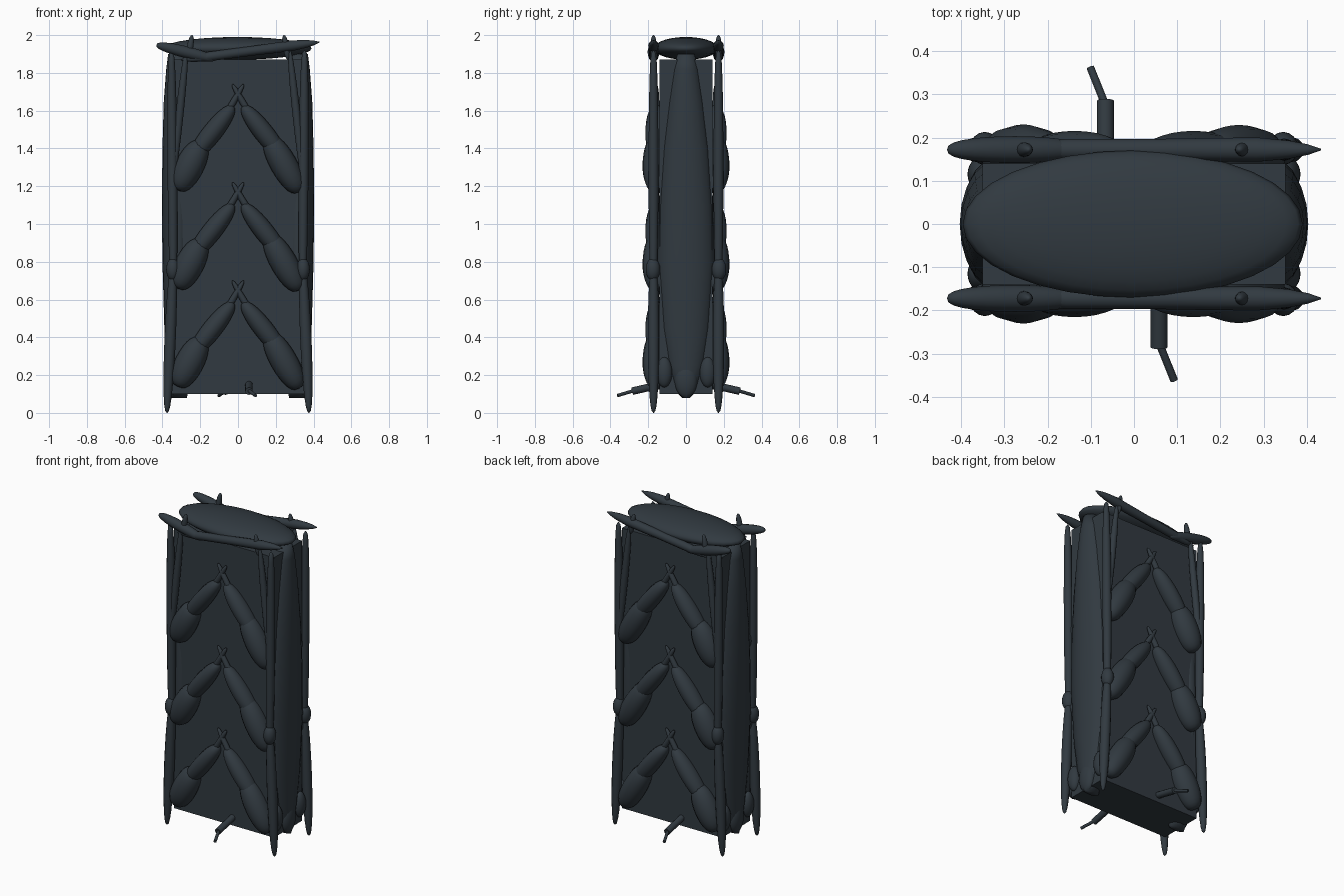
import bpy, bmesh, math
from mathutils import Vector

if "Cube" in bpy.data.objects:
    bpy.data.objects.remove(bpy.data.objects["Cube"])

mat = bpy.data.materials.new("dark_slate")
mat.diffuse_color = (0.031, 0.042, 0.052, 1)
mat.use_nodes = True
mat.node_tree.nodes["Principled BSDF"].inputs["Base Color"].default_value = mat.diffuse_color


def finish(name, bm, smooth=True):
    bmesh.ops.recalc_face_normals(bm, faces=bm.faces)
    for f in bm.faces:
        f.smooth = smooth
    me = bpy.data.meshes.new(name)
    bm.to_mesh(me)
    bm.free()
    me.materials.append(mat)
    ob = bpy.data.objects.new(name, me)
    bpy.context.collection.objects.link(ob)
    return ob


def loft(name, a, b, profile, seg=12, flat=1.0):
    """Round limb from a to b; profile = (fraction, radius) pairs."""
    a, b = Vector(a), Vector(b)
    d = (b - a).normalized()
    side = d.cross(Vector((0, 1, 0))).normalized()
    up = side.cross(d)
    bm = bmesh.new()
    rings = []
    for t, r in profile:
        c = a.lerp(b, t)
        rings.append([bm.verts.new(c + side * r * math.cos(k * math.tau / seg)
                                   + up * r * flat * math.sin(k * math.tau / seg))
                      for k in range(seg)])
    for p, q in zip(rings, rings[1:]):
        for k in range(seg):
            j = (k + 1) % seg
            bm.faces.new((p[k], p[j], q[j], q[k]))
    bm.faces.new(rings[0])
    bm.faces.new(rings[-1])
    return finish(name, bm)


def spindle(name, a, b, r, power=0.75, flat=1.0):
    n = 14
    prof = [(0.5 - 0.5 * math.cos(math.pi * i / n),
             max(0.001, r * math.sin(math.pi * i / n) ** power)) for i in range(n + 1)]
    return loft(name, a, b, prof, flat=flat)


def ball(name, loc, size, seg=24):
    bm = bmesh.new()
    bmesh.ops.create_uvsphere(bm, u_segments=seg, v_segments=14, radius=1)
    for v in bm.verts:
        v.co = Vector([v.co[i] * size[i] + loc[i] for i in range(3)])
    return finish(name, bm)


# central box
bm = bmesh.new()
bmesh.ops.create_cube(bm, size=1)
for v in bm.verts:
    v.co = Vector((v.co.x * 0.70, v.co.y * 0.28, 0.985 + v.co.z * 1.77))
finish("body_box", bm, False)

# top cap
ball("top_cap", (-0.003, 0, 1.93), (0.393, 0.17, 0.06), 32)

# long curved side shells, narrow on top
shell = [(0.08, 0.02, 0.37), (0.12, 0.06, 0.375), (0.25, 0.10, 0.38), (0.45, 0.13, 0.39),
         (0.8, 0.153, 0.40), (1.1, 0.145, 0.403), (1.4, 0.125, 0.40), (1.65, 0.095, 0.393),
         (1.82, 0.07, 0.38), (1.9, 0.045, 0.37)]
for s, n in ((-1, "left"), (1, "right")):
    bm = bmesh.new()
    rings = []
    for z, hy, x in shell:
        rings.append([bm.verts.new((s * (0.32 + (x - 0.32) * math.cos(k * math.tau / 20)),
                                    hy * math.sin(k * math.tau / 20), z)) for k in range(20)])
    for p, q in zip(rings, rings[1:]):
        for k in range(20):
            j = (k + 1) % 20
            bm.faces.new((p[k], p[j], q[j], q[k]))
    bm.faces.new(rings[0])
    bm.faces.new(rings[-1])
    finish(n + "_side_shell", bm)
    # lobes at the foot of the shell
    ball(n + "_foot_lobe", (s * 0.35, 0, 0.175), (0.035, 0.06, 0.095))
    for y in (-1, 1):
        ball(n + "_corner_lobe", (s * 0.35, y * 0.115, 0.215), (0.035, 0.042, 0.08))

for y, n in ((-1, "front"), (1, "back")):
    # top rail in two pointed pieces
    Y = y * 0.172
    spindle(n + "_rail_left", (-0.432, Y, 1.948), (-0.12, Y, 1.872), 0.031)
    loft(n + "_rail_right", (-0.30, Y, 1.868), (0.432, Y, 1.963),
         [(0, 0.004), (0.08, 0.018), (0.2, 0.025), (0.5, 0.025), (0.66, 0.027),
          (0.8, 0.028), (0.9, 0.021), (0.96, 0.012), (1, 0.002)])
    for s in (-1, 1):
        # corner legs: slim top spike, upper limb, knee, pointed lower limb
        spindle(n + "_top_spike", (s * 0.243, Y, 2.0), (s * 0.265, Y, 1.87), 0.017, 0.9)
        spindle(n + "_slim_limb", (s * 0.272, Y, 1.93), (s * 0.35, Y, 1.2), 0.021)
        spindle(n + "_upper_leg", (s * 0.352, Y, 1.92), (s * 0.342, Y, 0.65), 0.026, 0.5)
        ball(n + "_knee", (s * 0.345, y * 0.175, 0.76), (0.035, 0.038, 0.06), 16)
        spindle(n + "_lower_leg", (s * 0.342, Y, 0.80), (s * 0.376, Y, 0.0), 0.030)
    # three chevrons of claw arms
    for i in range(3):
        z = 0.52 * i
        C = y * 0.158
        spindle(n + "_left_claw_base", (-0.322, C, 0.14 + z), (-0.19, C, 0.395 + z), 0.076, 0.7, 0.95)
        spindle(n + "_right_claw_base", (0.325, C, 0.13 + z), (0.16, C, 0.42 + z), 0.071, 0.7, 1.0)
        for s in (-1, 1):
            spindle(n + "_claw_arm", (s * 0.25, C, 0.30 + z), (s * 0.025, C, 0.585 + z), 0.052, 0.8, 1.1)
            spindle(n + "_claw_finger", (s * 0.11, C, 0.46 + z), (-s * 0.03, C, 0.70 + z), 0.017)
            spindle(n + "_claw_thumb", (s * 0.10, C, 0.50 + z), (s * 0.0, C, 0.635 + z), 0.017)
    # bent nozzle near the bottom, turned half round on the back
    x0 = -y * 0.058 - (0.008 if y > 0 else 0)
    loft(n + "_nozzle", (x0, y * 0.13, 0.15), (x0, y * 0.285, 0.115),
         [(0, 0.02), (1, 0.02)])
    loft(n + "_nozzle_tip", (x0, y * 0.275, 0.118), (x0 - y * 0.035, y * 0.362, 0.092),
         [(0, 0.009), (1, 0.009)])

# crisp rims on the loft ends
for ob in bpy.context.collection.objects:
    if "nozzle" in ob.name:
        bpy.ops.object.select_all(action='DESELECT')
        ob.select_set(True)
        bpy.context.view_layer.objects.active = ob
        bpy.ops.object.shade_smooth_by_angle(angle=math.radians(40))
